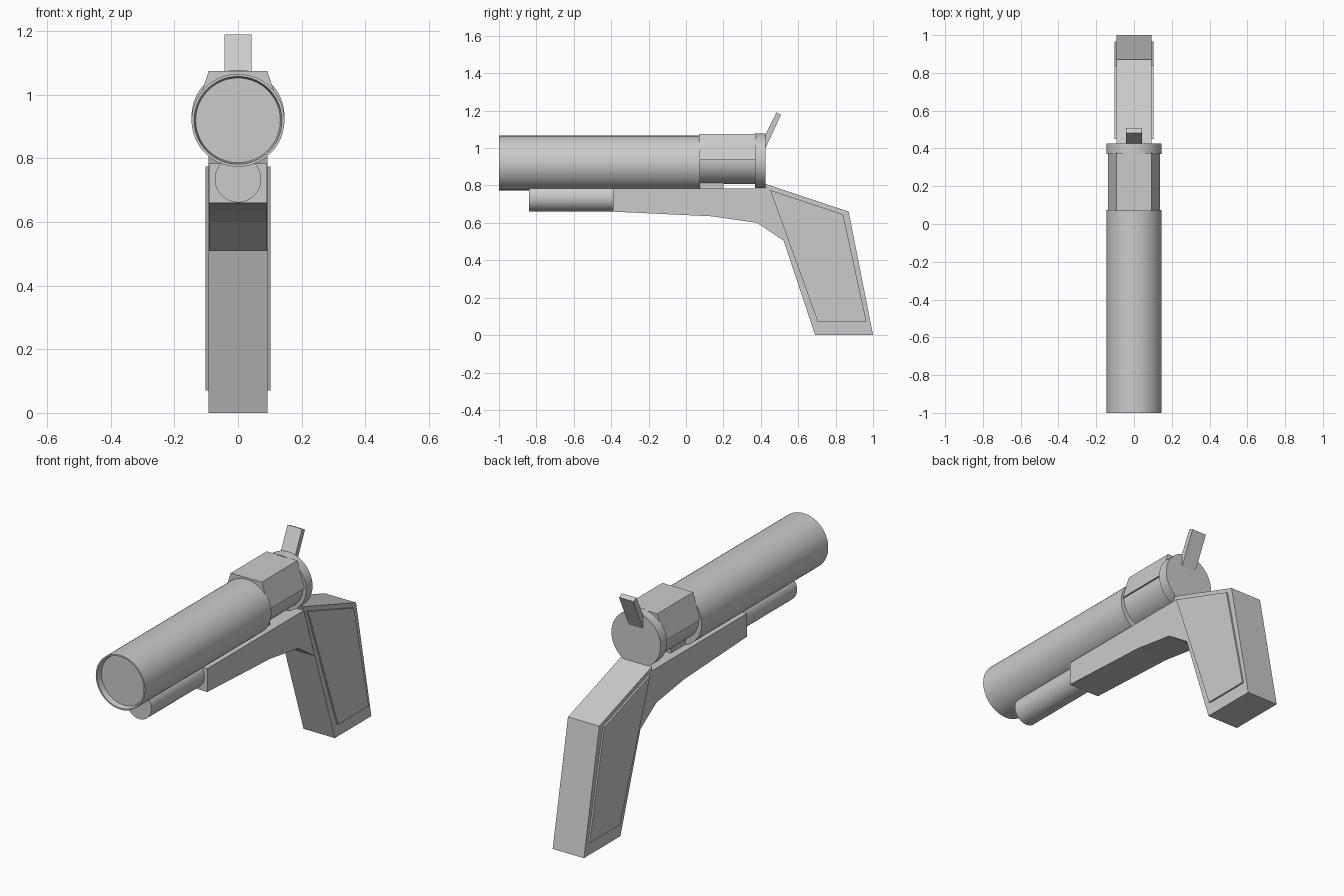
import bpy, bmesh, math

if "Cube" in bpy.data.objects:
    bpy.data.objects.remove(bpy.data.objects["Cube"])


def finish(bm, name):
    bmesh.ops.recalc_face_normals(bm, faces=bm.faces)
    mesh = bpy.data.meshes.new(name)
    bm.to_mesh(mesh)
    bm.free()
    ob = bpy.data.objects.new(name, mesh)
    bpy.context.collection.objects.link(ob)
    return ob


def extrude(name, points, direction):
    """Prism from a planar outline pushed along a direction."""
    bm = bmesh.new()
    face = bm.faces.new([bm.verts.new(p) for p in points])
    moved = bmesh.ops.extrude_face_region(bm, geom=[face], use_keep_orig=True)
    verts = [v for v in moved["geom"] if isinstance(v, bmesh.types.BMVert)]
    bmesh.ops.translate(bm, verts=verts, vec=direction)
    return finish(bm, name)


def side_profile(name, yz, x0, x1):
    return extrude(name, [(x0, y, z) for y, z in yz], (x1 - x0, 0, 0))


def lathe_y(name, profile, z, sides=64):
    """Revolve (radius, y) points about a y axis at height z."""
    bm = bmesh.new()
    rings = []
    for r, y in profile:
        rings.append([bm.verts.new((r * math.cos(2 * math.pi * i / sides), y,
                                    z + r * math.sin(2 * math.pi * i / sides)))
                      for i in range(sides)])
    for a, b in zip(rings, rings[1:]):
        for i in range(sides):
            j = (i + 1) % sides
            bm.faces.new((a[i], a[j], b[j], b[i]))
    bm.faces.new(rings[0])
    bm.faces.new(rings[-1])
    ob = finish(bm, name)
    bpy.ops.object.select_all(action='DESELECT')
    ob.select_set(True)
    bpy.context.view_layer.objects.active = ob
    bpy.ops.object.shade_smooth_by_angle(angle=math.radians(30))
    return ob


# Barrel with a shallow recessed muzzle, and the tube beneath it
lathe_y("barrel", [(0.133, -0.97), (0.138, -1.0), (0.146, -1.0), (0.146, 0.075)], 0.92)
lathe_y("under_tube", [(0.073, -0.84), (0.073, -0.36)], 0.735)

# Round breech core, its faceted upper cover and the rear plate
lathe_y("breech_core", [(0.128, 0.06), (0.128, 0.38)], 0.935)
cover = [(-0.092, 1.075), (0.092, 1.075), (0.137, 0.94), (-0.137, 0.94)]
extrude("breech_cover", [(x, 0.07, z) for x, z in cover], (0, 0.305, 0))
lathe_y("rear_plate", [(0.146, 0.37), (0.146, 0.425)], 0.933)

# Hammer
side_profile("hammer", [(0.40, 0.95), (0.40, 1.02), (0.483, 1.19), (0.508, 1.178), (0.425, 1.0)],
             -0.043, 0.043)

# Frame under the barrel and the lug that carries the breech
side_profile("frame", [(-0.39, 0.785), (0.44, 0.785), (0.53, 0.51), (0.515, 0.51),
                       (0.38, 0.60), (0.14, 0.635), (-0.39, 0.66)], -0.091, 0.091)
side_profile("breech_lug", [(0.05, 0.77), (0.2, 0.77), (0.2, 0.812), (0.05, 0.812)], -0.05, 0.05)

# Grip with a raised panel on each side
side_profile("grip", [(0.42, 0.81), (0.87, 0.66), (1.0, 0.0), (0.69, 0.0)], -0.093, 0.093)
panel = [(0.45, 0.775), (0.84, 0.645), (0.965, 0.07), (0.705, 0.07)]
for side, label in ((1, "right"), (-1, "left")):
    side_profile("grip_panel_" + label, panel, side * 0.085, side * 0.102)
